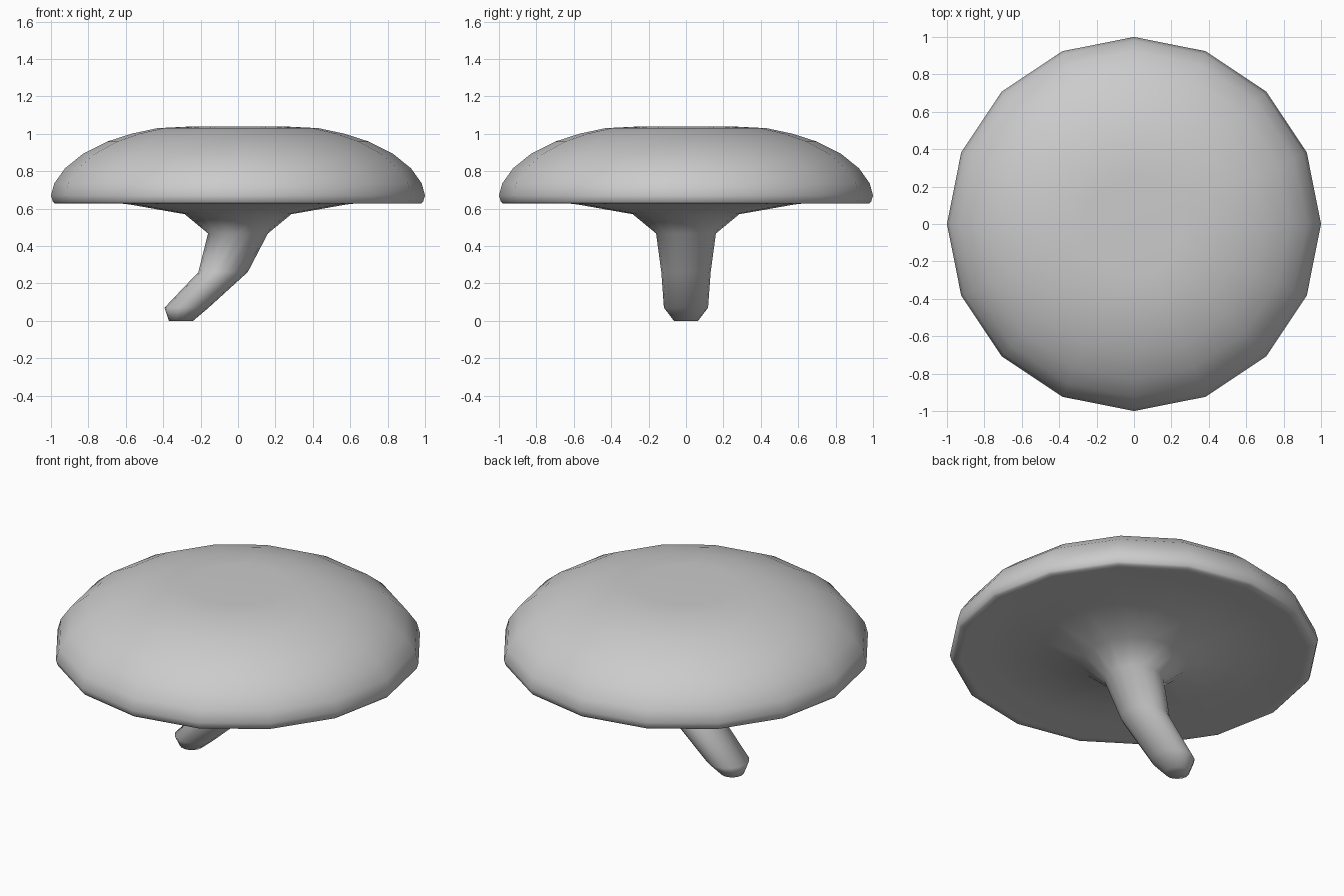
import bpy, bmesh
from math import cos, sin, pi

if "Cube" in bpy.data.objects:
    bpy.data.objects.remove(bpy.data.objects["Cube"])

SIDES = 16


def lathe(name, rings, start, end):
    """Skin 16-sided rings (x offset, radius, z) and close both ends with fans."""
    bm = bmesh.new()
    loops = [[bm.verts.new((x + r * cos(2 * pi * i / SIDES), r * sin(2 * pi * i / SIDES), z))
              for i in range(SIDES)] for x, r, z in rings]
    for a, b in zip(loops, loops[1:]):
        for i in range(SIDES):
            j = (i + 1) % SIDES
            bm.faces.new((a[i], a[j], b[j], b[i]))
    for loop, tip in ((loops[0], start), (loops[-1], end)):
        c = bm.verts.new(tip)
        for i in range(SIDES):
            bm.faces.new((loop[i], loop[(i + 1) % SIDES], c))
    bmesh.ops.recalc_face_normals(bm, faces=bm.faces)
    for f in bm.faces:
        f.smooth = True
    mesh = bpy.data.meshes.new(name)
    bm.to_mesh(mesh)
    bm.free()
    ob = bpy.data.objects.new(name, mesh)
    bpy.context.collection.objects.link(ob)
    return ob


# Bent stem flaring into the underside of a broad domed cap, one skin
stem = [(-0.305, 0.065, 0.0), (-0.275, 0.118, 0.07),
        (-0.08, 0.132, 0.26), (0, 0.16, 0.467)]
underside = [(0, 0.285, 0.57), (0, 0.58, 0.622), (0, 0.80, 0.645),
             (0, 0.94, 0.626), (0, 0.98, 0.627)]
dome = [(0, 0.99, 0.637), (0, 1.0, 0.67), (0, 0.982, 0.735), (0, 0.925, 0.815),
        (0, 0.83, 0.892), (0, 0.70, 0.958), (0, 0.57, 1.0),
        (0, 0.43, 1.03), (0, 0.27, 1.038)]
lathe("mushroom", stem + underside + dome, (-0.305, 0, 0), (0, 0, 1.032))
